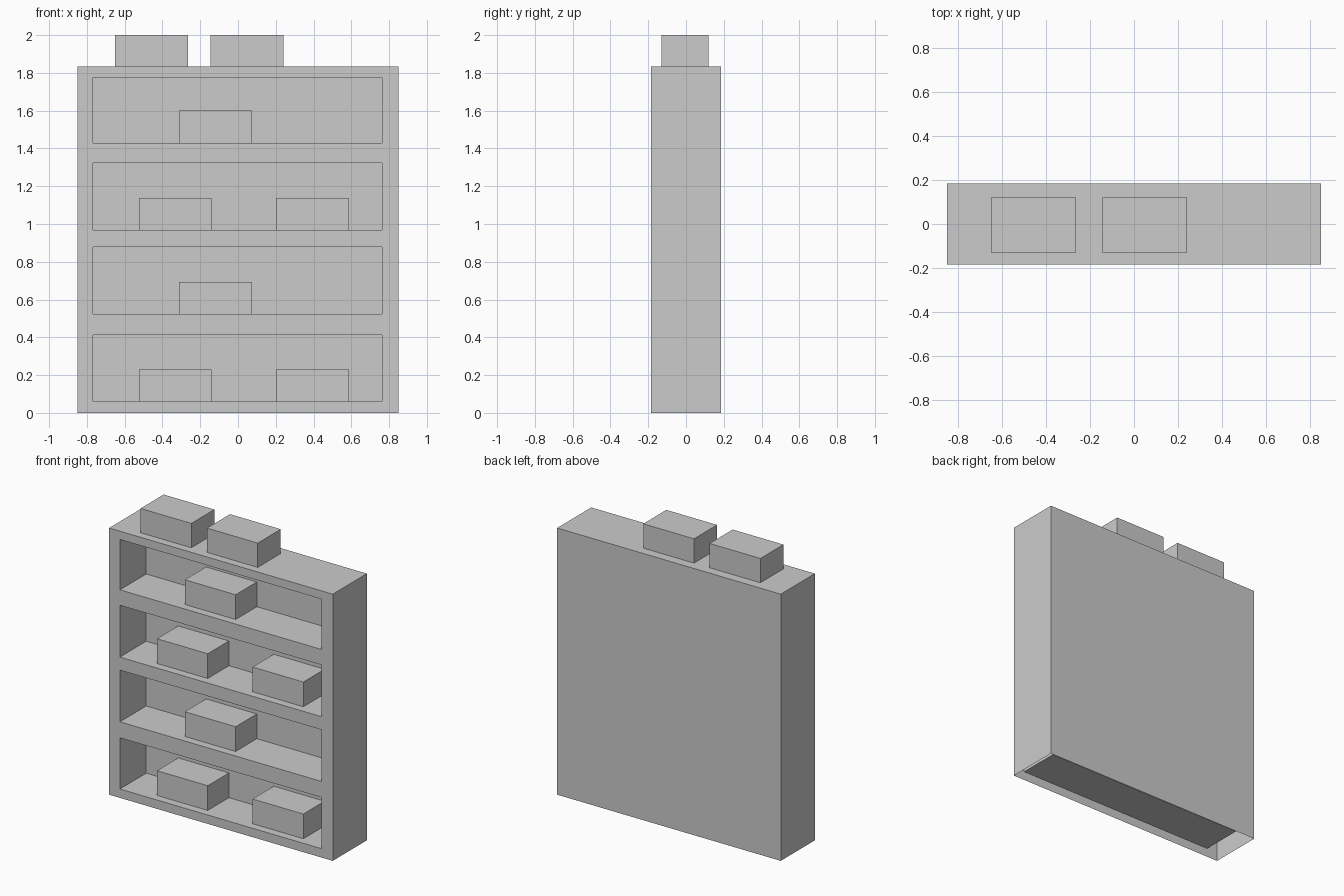
import bpy, bmesh
from mathutils import Vector

if "Cube" in bpy.data.objects:
    bpy.data.objects.remove(bpy.data.objects["Cube"])

FRONT, DOWN = Vector((0, -1, 0)), Vector((0, 0, -1))


def add_box(bm, x, y, z, skip=(), flip=False):
    """Box spanning the given ranges, minus the sides listed in skip."""
    verts = bmesh.ops.create_cube(bm, size=1)["verts"]
    for v in verts:
        v.co = [r[0] if c < 0 else r[1] for c, r in zip(v.co, (x, y, z))]
    faces = list({f for v in verts for f in v.link_faces})
    for f in faces:
        f.normal_update()
    drop = [f for f in faces if any(f.normal.dot(d) > 0.9 for d in skip)]
    keep = [f for f in faces if f not in drop]
    if flip:
        bmesh.ops.reverse_faces(bm, faces=keep)
    bmesh.ops.delete(bm, geom=drop, context="FACES")


def finish(bm, name):
    bmesh.ops.remove_doubles(bm, verts=bm.verts, dist=0.0005)
    mesh = bpy.data.meshes.new(name)
    bm.to_mesh(mesh)
    bm.free()
    bpy.context.collection.objects.link(bpy.data.objects.new(name, mesh))


W, D, H = 0.85, 0.185, 1.833
LEFT, RIGHT, NICHE_BACK = -0.768, 0.763, 0.10
niches = [(0.061, 0.413), (0.523, 0.878), (0.968, 1.324), (1.43, 1.776)]

# Cabinet shell, open underneath
bm = bmesh.new()
add_box(bm, (-W, W), (-D, D), (0, H), skip=(FRONT, DOWN))


def front_panel(x0, x1, z0, z1):
    bm.faces.new([bm.verts.new((x, -D, z)) for x, z in
                  ((x0, z0), (x1, z0), (x1, z1), (x0, z1))])


# Front frame: two stiles and the rails between niches
front_panel(-W, LEFT, 0, H)
front_panel(RIGHT, W, 0, H)
rail_starts = [0] + [top for _, top in niches]
rail_ends = [bottom for bottom, _ in niches] + [H]
for z0, z1 in zip(rail_starts, rail_ends):
    front_panel(LEFT, RIGHT, z0, z1)

# Recessed shelf niches
for z in niches:
    add_box(bm, (LEFT, RIGHT), (-D, NICHE_BACK), z, skip=(FRONT,), flip=True)
finish(bm, "cabinet")

# Boxes on the shelves and on top
pair, single = (-0.525, 0.202), (-0.313,)
rows = [(niches[0][0], pair), (niches[1][0], single),
        (niches[2][0], pair), (niches[3][0], single),
        (H, (-0.65, -0.145))]
for level, (z, starts) in enumerate(rows, 1):
    for n, x in enumerate(starts, 1):
        bm = bmesh.new()
        add_box(bm, (x, x + 0.386), (-0.13, 0.12), (z, min(z + 0.17, 2)),
                skip=(DOWN,))
        finish(bm, f"box_level_{level}_{n}")
